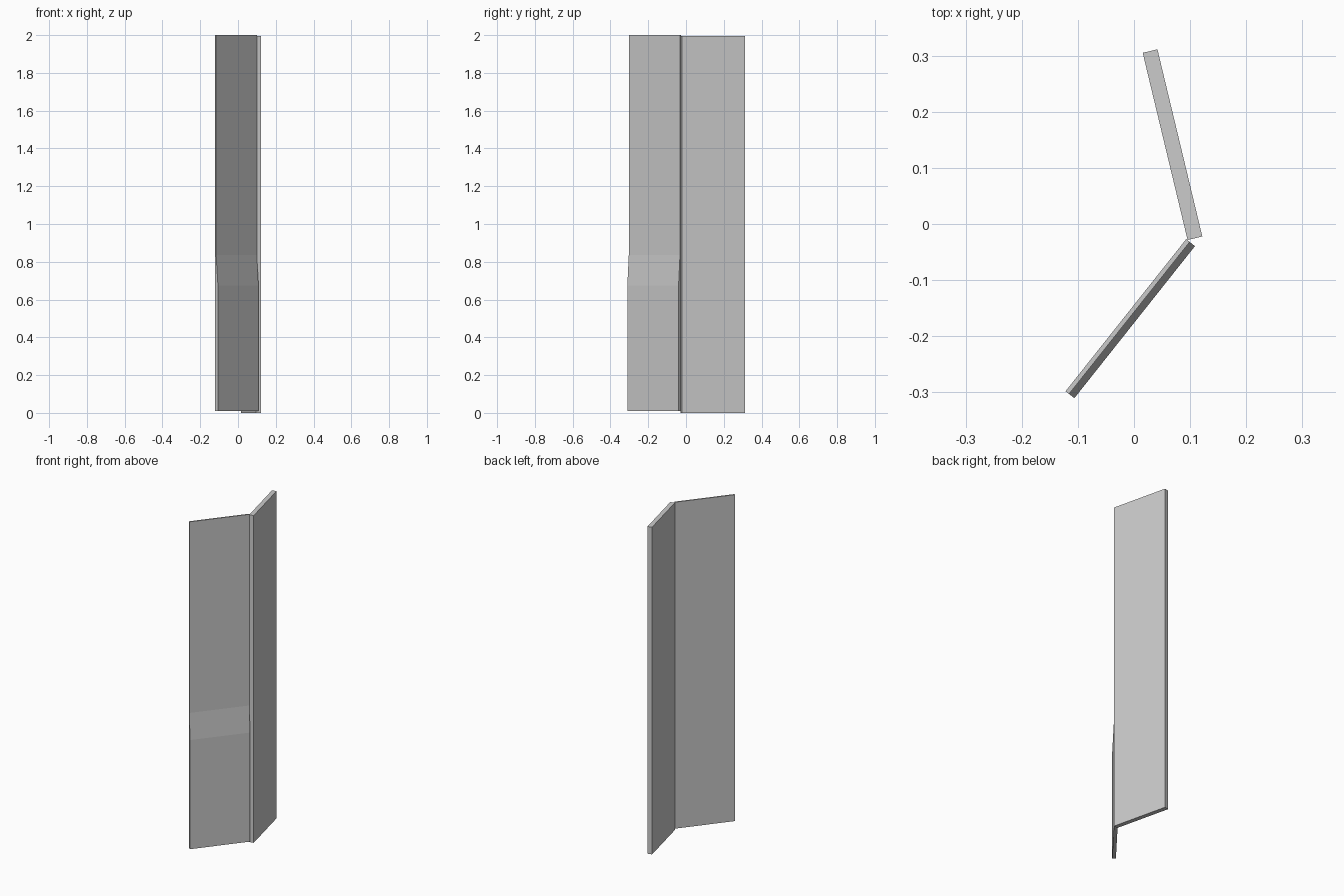
import bpy
from mathutils import Vector

if "Cube" in bpy.data.objects:
    bpy.data.objects.remove(bpy.data.objects["Cube"])


def panel(name, start, end, side, profile):
    """Extrude a (thickness, z) profile along a floor line from start to end."""
    start, end = Vector(start), Vector(end)
    d = (end - start).normalized()
    n = Vector((d.y, -d.x)) * side
    verts = [(*(p + n * t), z) for p in (start, end) for t, z in profile]
    k = len(profile)
    faces = [tuple(range(k)), tuple(range(2 * k - 1, k - 1, -1))]
    faces += [(i, i + k, (i + 1) % k + k, (i + 1) % k) for i in range(k)]
    if side > 0:
        faces = [f[::-1] for f in faces]
    mesh = bpy.data.meshes.new(name)
    mesh.from_pydata(verts, [], faces)
    mesh.update()
    # keep normals outward
    import bmesh
    bm = bmesh.new()
    bm.from_mesh(mesh)
    bmesh.ops.recalc_face_normals(bm, faces=bm.faces)
    bm.to_mesh(mesh)
    bm.free()
    obj = bpy.data.objects.new(name, mesh)
    bpy.context.collection.objects.link(obj)
    return obj


# Plain rear leaf, constant thickness
panel("rear_leaf", (0.0955, -0.0285), (0.0155, 0.305), 1,
      [(0, 0), (0.027, 0), (0.027, 1.995), (0, 1.995)])

# Front leaf: flat back, outer face thickens below a sloped step
panel("front_leaf", (-0.122, -0.298), (0.093, -0.027), 1,
      [(0, 0.01), (0.02, 0.01), (0.02, 0.675), (0.008, 0.835),
       (0.008, 2.0), (0, 2.0)])
